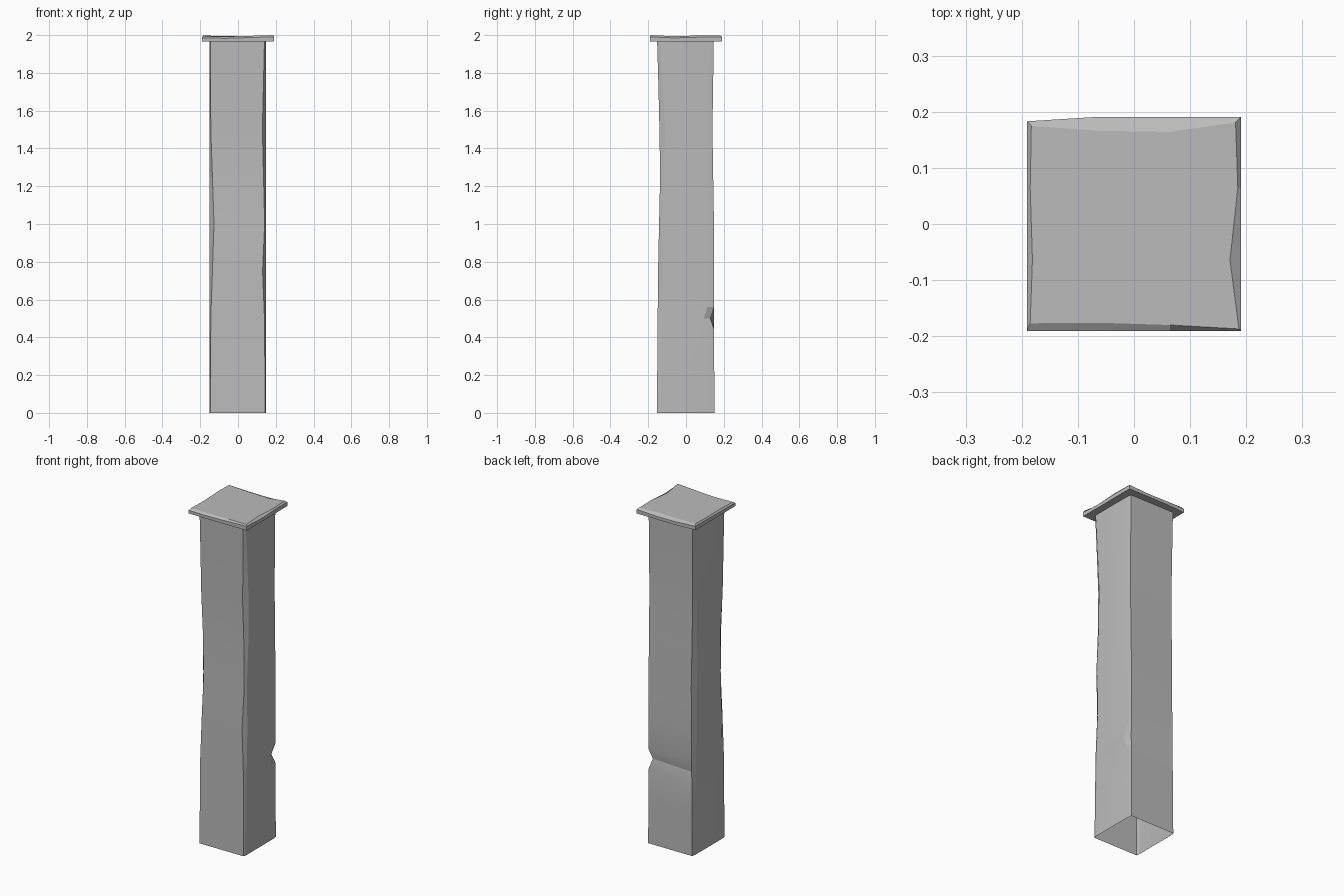
import bpy, bmesh

cube = bpy.data.objects.get("Cube")
if cube:
    bpy.data.objects.remove(cube, do_unlink=True)

# Single stone colour
stone = bpy.data.materials.new("grey stone")
stone.use_nodes = True
stone.diffuse_color = (0.5, 0.5, 0.5, 1)
stone.node_tree.nodes["Principled BSDF"].inputs["Base Color"].default_value = (0.5, 0.5, 0.5, 1)


def loft(name, rings, cap_ends):
    """Skin a stack of closed rings, optionally filling both ends."""
    bm = bmesh.new()
    loops = [[bm.verts.new(p) for p in ring] for ring in rings]
    for low, high in zip(loops, loops[1:]):
        n = len(low)
        for i in range(n):
            j = (i + 1) % n
            bm.faces.new((low[i], low[j], high[j], high[i]))
    if cap_ends:
        bm.faces.new(loops[0][::-1])
        bm.faces.new(loops[-1])
    mesh = bpy.data.meshes.new(name)
    bm.to_mesh(mesh)
    bm.free()
    mesh.materials.append(stone)
    obj = bpy.data.objects.new(name, mesh)
    bpy.context.collection.objects.link(obj)
    bpy.ops.object.select_all(action='DESELECT')
    obj.select_set(True)
    bpy.context.view_layer.objects.active = obj
    bpy.ops.object.shade_smooth_by_angle(angle=0.2)
    return obj


def along(points, z):
    """Linear interpolation through (height, value) points."""
    for (z0, v0), (z1, v1) in zip(points, points[1:]):
        if z <= z1:
            return v0 + (v1 - v0) * (z - z0) / (z1 - z0)
    return points[-1][1]


# Post: square shaft, open below, with worn faces and chipped corners
TOP = 1.97
front_y = [(0, -.154), (.75, -.148), (1.25, -.137), (1.6, -.142), (TOP, -.153)]
back_y = [(0, .15), (1, .148), (1.5, .14), (TOP, .147)]
# Corner wear: inset along x and inset along y
wear = {
    (-1, -1): ([(0, .004), (.5, .006), (1, .023), (1.5, .006), (TOP, .004)],
               [(0, .02), (1, .03), (TOP, .02)]),
    (1, -1): ([(0, .004), (.5, .008), (.75, .018), (1, .007), (1.5, .019), (TOP, .008)],
              [(0, .012), (.75, .025), (1, .015), (1.5, .03), (TOP, .015)]),
    (1, 1): ([(0, .004), (.44, .005), (.5, .02), (.56, .005), (TOP, .005)],
             [(0, .035), (1, .035), (TOP, .03)]),
    (-1, 1): ([(0, .004), (1, .012), (TOP, .004)],
              [(0, .025), (1, .035), (TOP, .025)]),
}
rings = []
for z in (0, .25, .44, .5, .56, .75, 1, 1.25, 1.5, 1.75, TOP):
    ring = []
    for (sx, sy), (inset_x, inset_y) in wear.items():
        x = sx * (.15 if sx < 0 else .148)
        y = along(front_y if sy < 0 else back_y, z)
        if (sx, sy) == (1, 1) and z == .5:
            y -= .02
        on_y_face = (x - sx * along(inset_x, z), y, z)
        on_x_face = (x, y - sy * along(inset_y, z), z)
        ring += [on_y_face, on_x_face] if sx * sy < 0 else [on_x_face, on_y_face]
    rings.append(ring)
loft("post_shaft", rings, False)

# Cap: thin slab with a worn top edge, three segments on each side
R = .191
steps = (-R, -.064, .064)
outline = ([(t, -R) for t in steps] + [(R, t) for t in steps]
           + [(-t, R) for t in steps] + [(-R, -t) for t in steps])
outline[9] = (-R, .183)
top_inset = (.006, .015, .011, .004, .02, .006, .010, .027, .025, .008, .006, .010)
top_z = (1.994, 1.992, 1.996, 2.0, 1.994, 1.998, 1.999, 1.993, 1.994, 1.998, 1.997, 1.995)
top = []
for i, ((x, y), d, z) in enumerate(zip(outline, top_inset, top_z)):
    side, corner = i // 3, i % 3 == 0
    dx = d if side in (1, 3) or corner else 0
    dy = max(d, .014 if i == 0 else 0) if side in (0, 2) or corner else 0
    top.append((x - dx * (1 if x > 0 else -1), y - dy * (1 if y > 0 else -1), z))
base = [(x, y, 1.966) for x, y in outline]
rim = [(x, y, z - .009) for (x, y), z in zip(outline, top_z)]
loft("post_cap", [base, rim, top], True)
